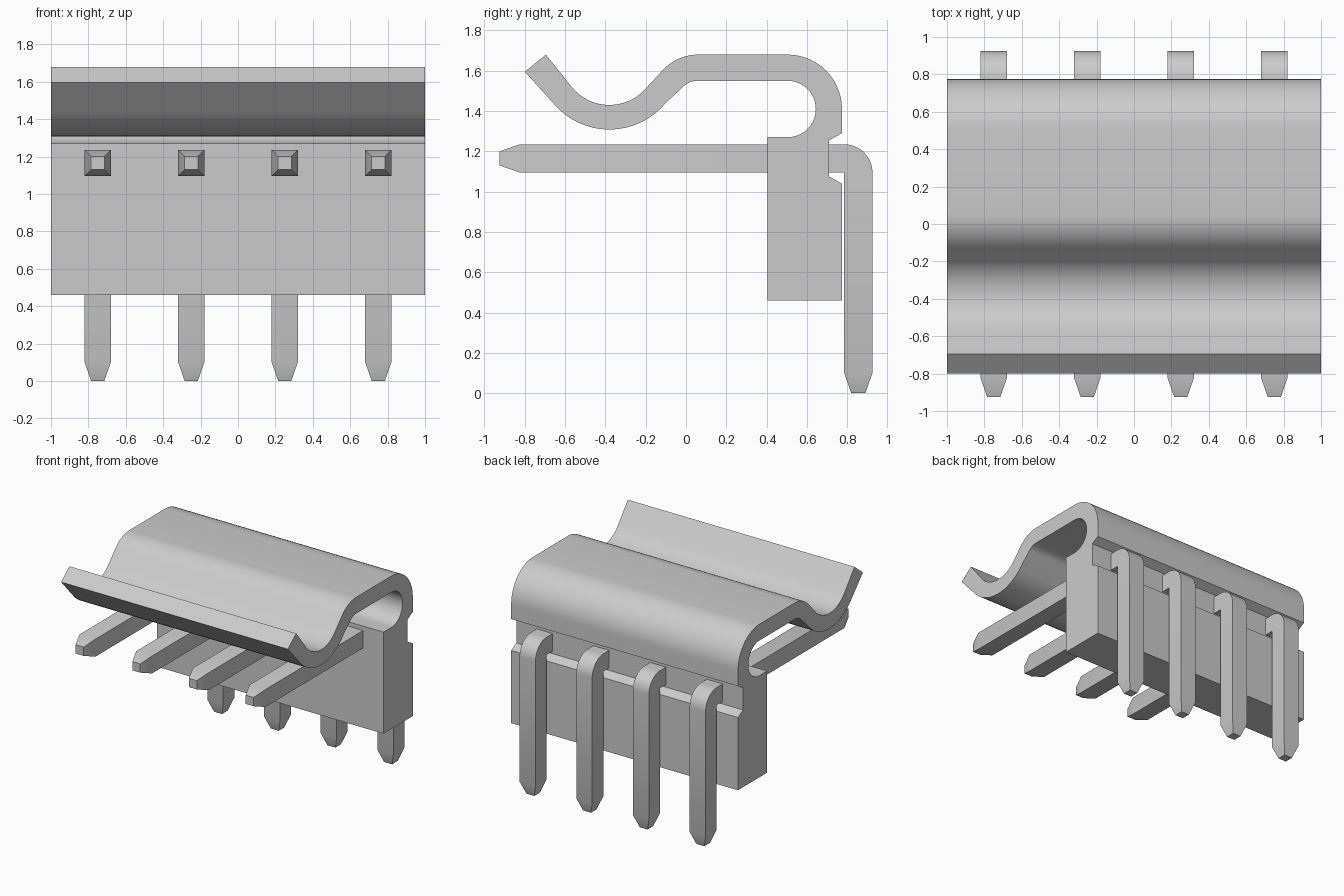
import bpy, bmesh, math

cube = bpy.data.objects.get("Cube")
if cube:
    bpy.data.objects.remove(cube, do_unlink=True)

GREY = (0.6, 0.6, 0.6, 1.0)
grey = bpy.data.materials.new("light_grey")
grey.use_nodes = True
grey.diffuse_color = GREY
grey.node_tree.nodes["Principled BSDF"].inputs["Base Color"].default_value = GREY


def arc(cy, cz, r, start, end, steps=10):
    """Points on a circle in the y-z plane, angles in degrees."""
    angles = [math.radians(start + (end - start) * i / steps) for i in range(steps + 1)]
    return [(cy + r * math.cos(a), cz + r * math.sin(a)) for a in angles]


def finish(name, bm):
    """Clean up the mesh, shade it and add it to the scene."""
    bmesh.ops.remove_doubles(bm, verts=bm.verts, dist=0.0005)
    bmesh.ops.recalc_face_normals(bm, faces=bm.faces)
    mesh = bpy.data.meshes.new(name)
    bm.to_mesh(mesh)
    bm.free()
    mesh.materials.append(grey)
    mesh.shade_smooth()
    mesh.set_sharp_from_angle(angle=math.radians(30))
    obj = bpy.data.objects.new(name, mesh)
    bpy.context.collection.objects.link(obj)
    return obj


# Housing block with its curved latch, one side profile swept across x
BACK, FRONT = 0.774, 0.405
profile = [(FRONT, 0.46), (BACK, 0.46), (BACK, 1.04), (0.71, 1.075),
           (0.71, 1.255), (BACK, 1.29)]                 # rear face and groove
profile += arc(0.504, 1.41, 0.27, 0, 90, 14)            # outside of rear bend
profile += arc(0.06, 1.44, 0.24, 90, 141)               # outside of front bend
profile += arc(-0.38, 1.67, 0.24, -39, -141, 16)        # inside of trough
profile += [(-0.695, 1.68), (-0.80, 1.595)]             # lip
profile += arc(-0.38, 1.67, 0.362, -141, -39, 16)       # underside of trough
profile += arc(0.06, 1.44, 0.11, 141, 90)               # inside of front bend
profile += arc(0.504, 1.41, 0.14, 90, -90, 20)          # inside of rear bend
profile += [(FRONT, 1.27)]

bm = bmesh.new()
cap = bm.faces.new([bm.verts.new((-1, y, z)) for y, z in profile])
sweep = bmesh.ops.extrude_face_region(bm, geom=[cap], use_keep_orig=True)
bmesh.ops.translate(bm, vec=(2, 0, 0),
                    verts=[v for v in sweep["geom"] if isinstance(v, bmesh.types.BMVert)])
finish("housing_and_latch", bm)


# Bent square pins with tapered ends
W, T = 0.07, 0.035                  # half widths of shaft and tip
Y0, Z0, Y1 = 0.785, 1.095, 0.925    # inner corner of the bend, rear face
sections = [((-0.925, 1.20), (-0.925, 1.13), T),
            ((-0.825, 1.235), (-0.825, Z0), W)]
sections += [(p, (Y0, Z0), W) for p in arc(Y0, Z0, 0.14, 90, 0, 12)]
sections += [((Y1, 0.10), (Y0, 0.10), W),
             ((Y1 - 0.035, 0.0), (Y0 + 0.035, 0.0), T)]


def make_pin(name, x):
    bm = bmesh.new()
    rings = [[bm.verts.new((x + sx * h, *p))
              for sx, p in ((-1, outer), (1, outer), (1, inner), (-1, inner))]
             for outer, inner, h in sections]
    for a, b in zip(rings, rings[1:]):
        for i in range(4):
            j = (i + 1) % 4
            # The inner side of the bend is a single corner, so it needs no face
            if i == 2 and (a[2].co - b[2].co).length < 1e-6:
                continue
            bm.faces.new((a[i], a[j], b[j], b[i]))
    bm.faces.new(rings[0])
    bm.faces.new(rings[-1])
    return finish(name, bm)


for n, x in enumerate((-0.75, -0.25, 0.25, 0.75), 1):
    make_pin(f"pin_{n}", x)
